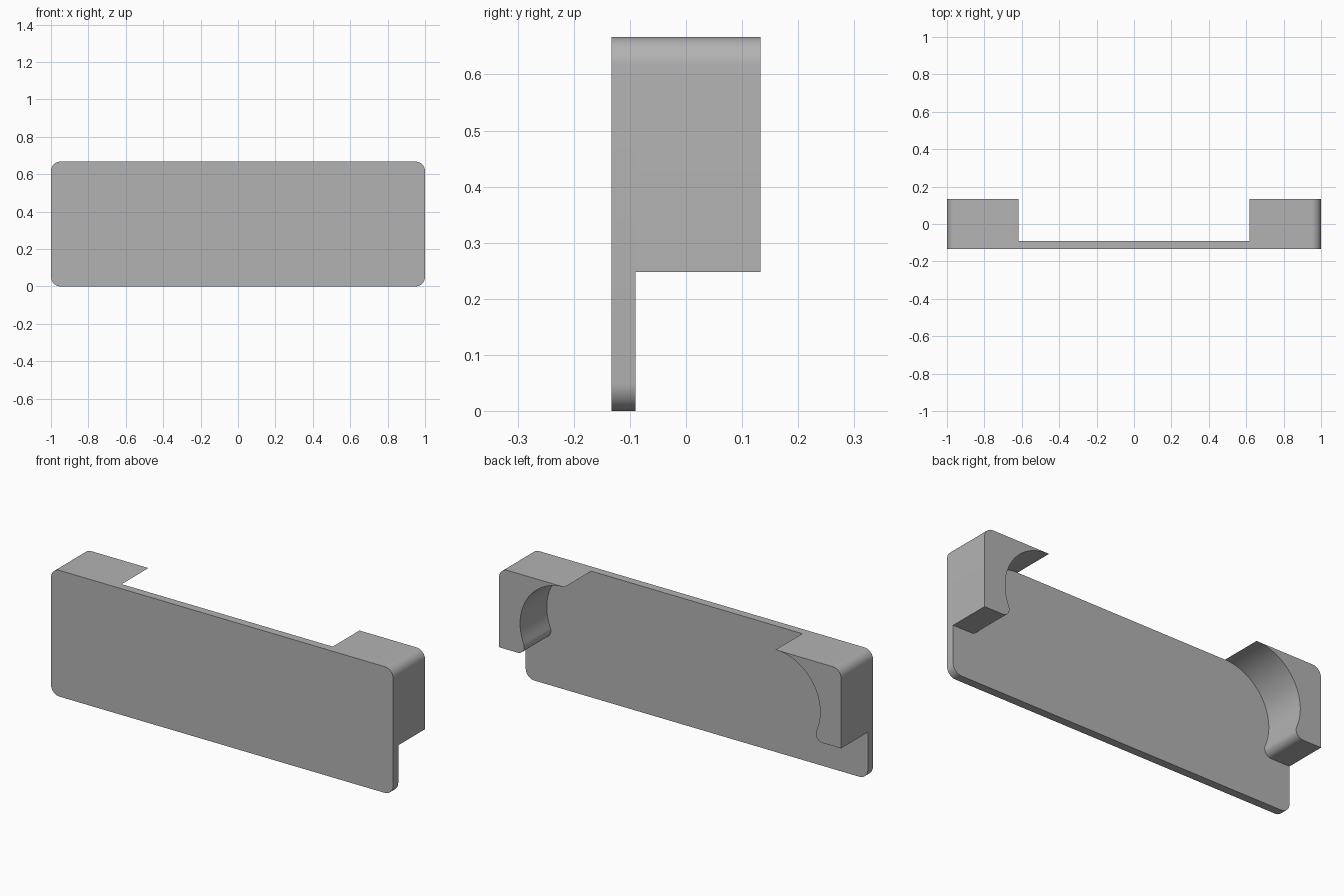
import bpy, bmesh
from math import cos, sin, radians, atan2, degrees

cube = bpy.data.objects.get("Cube")
if cube:
    bpy.data.objects.remove(cube, do_unlink=True)

WIDTH, HEIGHT, CORNER = 1.0, 0.667, 0.05
FRONT, PLATE_BACK, BACK = -0.133, -0.09, 0.133

grey = bpy.data.materials.new("plain_grey")
grey.use_nodes = True
colour = (0.45, 0.45, 0.45, 1)
grey.diffuse_color = colour
grey.node_tree.nodes["Principled BSDF"].inputs["Base Color"].default_value = colour


def arc(cx, cz, r, start, end, steps):
    """Points on a circle in the x-z plane, angles in degrees."""
    angles = [radians(start + (end - start) * i / steps) for i in range(steps + 1)]
    return [(cx + r * cos(a), cz + r * sin(a)) for a in angles]


def extrude_profile(name, points, y0, y1):
    """Solid made by extruding an x-z outline from y0 to y1."""
    bm = bmesh.new()
    face = bm.faces.new([bm.verts.new((x, y0, z)) for x, z in points])
    result = bmesh.ops.extrude_face_region(bm, geom=[face])
    moved = [g for g in result["geom"] if isinstance(g, bmesh.types.BMVert)]
    bmesh.ops.translate(bm, verts=moved, vec=(0, y1 - y0, 0))
    bmesh.ops.recalc_face_normals(bm, faces=bm.faces)
    mesh = bpy.data.meshes.new(name)
    bm.to_mesh(mesh)
    bm.free()
    mesh.materials.append(grey)
    obj = bpy.data.objects.new(name, mesh)
    bpy.context.collection.objects.link(obj)
    bpy.ops.object.select_all(action="DESELECT")
    obj.select_set(True)
    bpy.context.view_layer.objects.active = obj
    bpy.ops.object.shade_smooth_by_angle(angle=radians(30))
    return obj


# Front plate with rounded corners
cx, top, low = WIDTH - CORNER, HEIGHT - CORNER, CORNER
plate = (arc(cx, top, CORNER, 0, 90, 10) + arc(-cx, top, CORNER, 90, 180, 10)
         + arc(-cx, low, CORNER, 180, 270, 10) + arc(cx, low, CORNER, 270, 360, 10))
extrude_profile("front_plate", plate, FRONT, PLATE_BACK)

# Bracket outline: round scoop on the inner side, blended into a rounded foot
FOOT, SCOOP_X, SCOOP_R, FILLET = 0.248, 0.617, 0.26, 0.04
scoop_z = HEIGHT - SCOOP_R
fillet_z = FOOT + FILLET
drop = scoop_z - fillet_z
run = ((SCOOP_R + FILLET) ** 2 - drop ** 2) ** 0.5
blend = degrees(atan2(drop, run))
bracket = (arc(SCOOP_X, scoop_z, SCOOP_R, 90, -blend, 32)
           + arc(SCOOP_X + run, fillet_z, FILLET, 180 - blend, 270, 10)[1:]
           + [(WIDTH, FOOT)]
           + arc(cx, top, CORNER, 0, 90, 10))

# One bracket at each end of the plate
for name, side in (("left_bracket", 1), ("right_bracket", -1)):
    extrude_profile(name, [(side * x, z) for x, z in bracket], PLATE_BACK, BACK)
